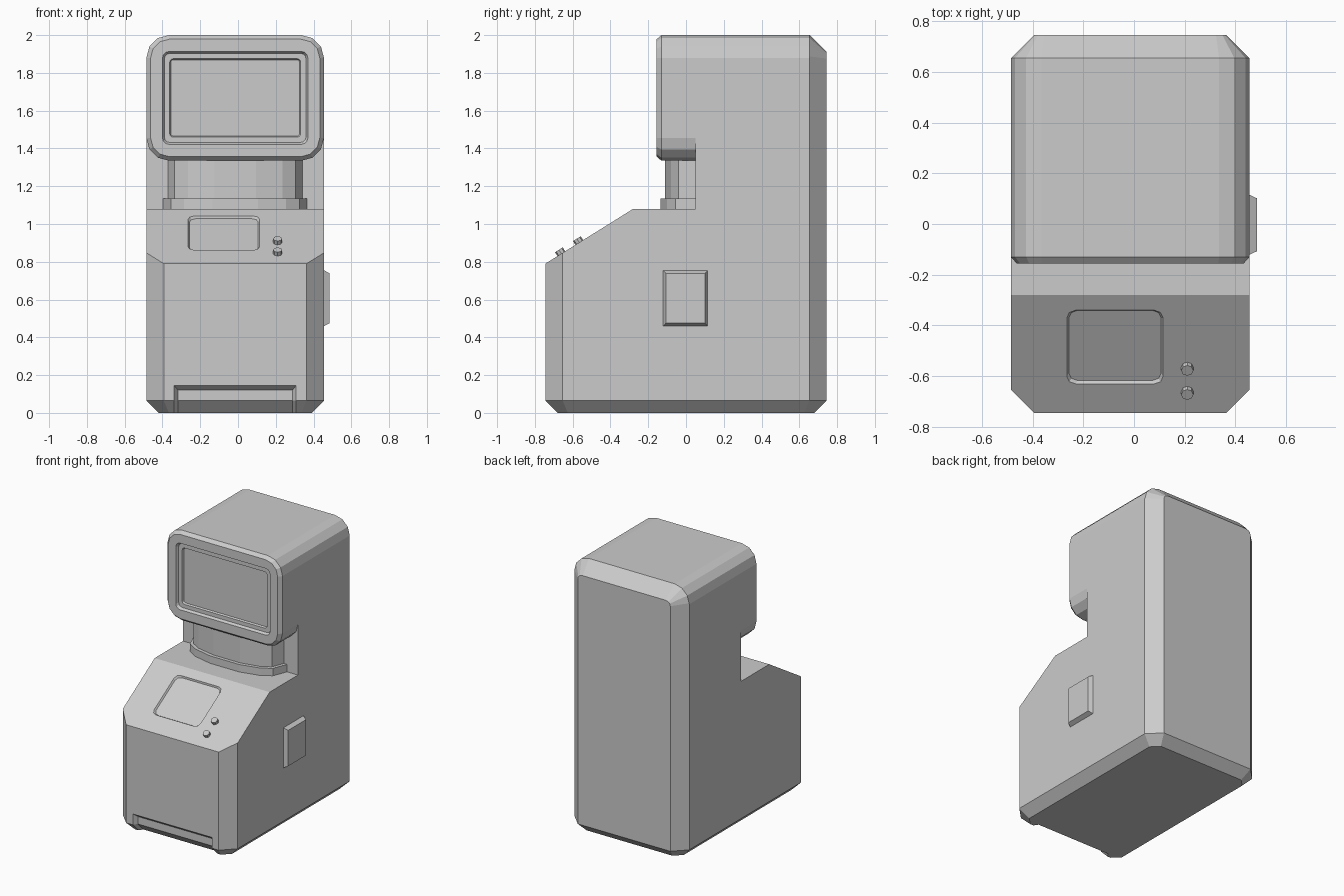
import bpy, bmesh
from math import sin, cos, radians, sqrt
from mathutils import Vector, Matrix

cube = bpy.data.objects.get("Cube")
if cube:
    bpy.data.objects.remove(cube, do_unlink=True)

grey = bpy.data.materials.new("light_grey")
grey.use_nodes = True
grey.diffuse_color = (0.6, 0.6, 0.6, 1)
grey.node_tree.nodes["Principled BSDF"].inputs["Base Color"].default_value = (0.6, 0.6, 0.6, 1)

CX, HALF, DEPTH, R = -0.015, 0.47, 0.745, 0.12   # body centre, half width, half depth, corner radius
SLOPE = Vector((0, 0.465, 0.29)).normalized()    # uphill direction of the console


def finish(name, bm):
    bmesh.ops.remove_doubles(bm, verts=bm.verts, dist=1e-5)
    bmesh.ops.recalc_face_normals(bm, faces=bm.faces)
    mesh = bpy.data.meshes.new(name)
    bm.to_mesh(mesh)
    bm.free()
    mesh.materials.append(grey)
    ob = bpy.data.objects.new(name, mesh)
    bpy.context.collection.objects.link(ob)
    return ob


def loft(name, rings):
    """Skin a list of equal-length point rings and cap both ends."""
    bm = bmesh.new()
    rows = [[bm.verts.new(p) for p in ring] for ring in rings]
    n = len(rows[0])
    for a, b in zip(rows, rows[1:]):
        for i in range(n):
            j = (i + 1) % n
            bm.faces.new((a[i], a[j], b[j], b[i]))
    bm.faces.new(rows[0])
    bm.faces.new(rows[-1])
    return finish(name, bm)


def rounded(hw, hh, r, segs=3):
    """Rounded rectangle as 2D points."""
    pts = []
    for k, (sx, sy) in enumerate(((1, 1), (-1, 1), (-1, -1), (1, -1))):
        for i in range(segs + 1):
            a = radians(90 * (k + i / segs))
            pts.append((sx * (hw - r) + r * cos(a), sy * (hh - r) + r * sin(a)))
    return pts


def prism(name, outline, z0, z1):
    return loft(name, [[(x, y, z) for x, y in outline] for z in (z0, z1)])


def carve(ob, cutter):
    cutter.hide_render = True
    cutter.hide_viewport = True
    mod = ob.modifiers.new("cut", "BOOLEAN")
    mod.operation = "DIFFERENCE"
    mod.solver = "EXACT"
    mod.object = cutter


# Body: extruded side profile, trimmed by chamfer planes
profile = [(-DEPTH, 0), (-DEPTH, 0.79), (-0.28, 1.08), (0.05, 1.08),
           (0.05, 2), (DEPTH, 2), (DEPTH, 0)]
body = loft("body", [[(CX + s * HALF, y, z) for y, z in profile] for s in (-1, 1)])
planes = [((0, 0.655, 2), (0, 1, 1))]
for s in (-1, 1):
    side = CX + s * HALF
    planes += [((side, 0, 0.065), (s, 0, -1)), ((0, s * DEPTH, 0.065), (0, s, -1))]
    for t in (-1, 1):
        planes += [((side, t * 0.653, 0), (s, t, 0)),
                   ((side, t * 0.653, 0.065), (s, t, -sqrt(2)))]
    for a in (15, 45, 75):
        b, c = radians(a - 15), radians(a)
        p = (CX + s * (HALF - R + R * cos(b)), 0.655, 2 - R + R * sin(b))
        planes += [(p, (s * cos(c), 0, sin(c))), (p, (s * cos(c), 1, sin(c)))]
bm = bmesh.new()
bm.from_mesh(body.data)
for co, no in planes:
    bmesh.ops.bisect_plane(bm, geom=bm.verts[:] + bm.edges[:] + bm.faces[:], dist=1e-5,
                           plane_co=co, plane_no=Vector(no).normalized(), clear_outer=True)
    bmesh.ops.holes_fill(bm, edges=[e for e in bm.edges if e.is_boundary], sides=0)
bmesh.ops.recalc_face_normals(bm, faces=bm.faces)
bm.to_mesh(body.data)
bm.free()


# Toe recess at the bottom of the front, following the chamfer
def toe_row(z, shift, outer, inner, back):
    half = [(outer, -0.85), (outer, -DEPTH), (inner, back)]
    pts = half + [(-x, y) for x, y in reversed(half)]
    return [(CX + x, y + shift, z) for x, y in pts]


carve(body, loft("toe_recess_cutter", [
    toe_row(-0.05, 0.115, 0.323, 0.303, -0.715),
    toe_row(0.065, 0, 0.323, 0.303, -0.715),
    toe_row(0.12, 0, 0.323, 0.303, -0.715),
    toe_row(0.145, 0, 0.323, 0.323, -DEPTH)]))

# Console frame: local x across, y uphill, z out of the slope
NORMAL = Vector((0, -SLOPE.z, SLOPE.y))


def on_slope(ob, x, y):
    frame = Matrix((Vector((1, 0, 0)), SLOPE, NORMAL)).transposed().to_4x4()
    z = 0.79 + (y + DEPTH) * SLOPE.z / SLOPE.y
    ob.data.transform(Matrix.Translation((x, y, z)) @ frame)


# Shallow console panel recess
panel = loft("console_panel_cutter", [
    [(x, y, z) for x, y in rounded(0.19 + g, 0.171 + g, 0.035, 2)]
    for z, g in ((-0.012, -0.008), (0, 0), (0.03, 0))])
on_slope(panel, -0.075, -0.485)
carve(body, panel)

# Console buttons
for name, y in (("upper_button", -0.565), ("lower_button", -0.66)):
    button = prism(name, rounded(0.024, 0.024, 0.024, 2)[::1], -0.01, 0.024)
    on_slope(button, 0.21, y)

# Display head: shell, front bevel, bezel step and sunken screen
head_rings = [(0.47, 0.3325, R, 0.05), (0.47, 0.3325, R, -0.13), (0.448, 0.311, 0.1, -0.155),
              (0.385, 0.246, 0.035, -0.155), (0.375, 0.236, 0.03, -0.135),
              (0.347, 0.208, 0.02, -0.135), (0.341, 0.202, 0.015, -0.122)]
loft("display_head", [[(CX + x, y, 1.6675 + z) for x, z in rounded(w, h, r)]
                      for w, h, r, y in head_rings])


# Neck and its collar, bowed towards the front
def bow(half):
    return [(CX + x, y) for x, y in half + [(-x, y) for x, y in reversed(half)]]


prism("neck", bow([(0.36, 0.06), (0.32, -0.04), (0.25, -0.08), (0.11, -0.11)]), 1.07, 1.36)
prism("neck_collar", bow([(0.385, 0.06), (0.34, -0.055), (0.27, -0.1), (0.12, -0.135)]), 1.07, 1.135)

# Side hatch with chamfered rim
hatch = [(0.44, 0.118, 0.148), (0.455, 0.118, 0.148), (0.485, 0.104, 0.132)]
loft("side_hatch", [[(x, -0.003 + sy * w, 0.607 + sz * h)
                     for sy, sz in ((1, 1), (-1, 1), (-1, -1), (1, -1))] for x, w, h in hatch])
